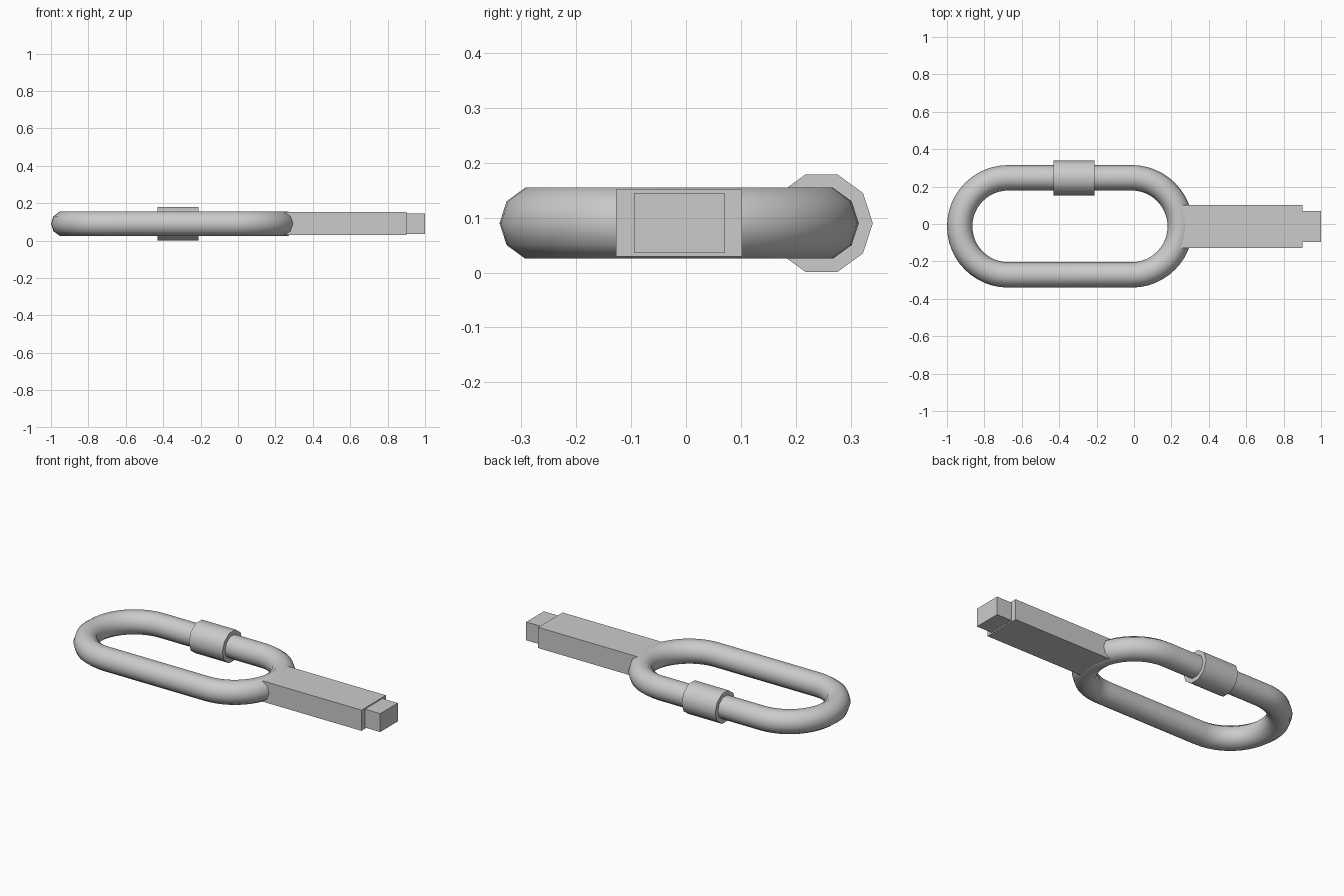
import bpy, bmesh
from math import sin, cos, pi, radians

cube = bpy.data.objects.get("Cube")
if cube:
    bpy.data.objects.remove(cube)

metal = bpy.data.materials.new("grey metal")
metal.use_nodes = True
grey = (0.6, 0.6, 0.6, 1)
metal.diffuse_color = grey
metal.node_tree.nodes["Principled BSDF"].inputs["Base Color"].default_value = grey

SIDES = 10
MID_Y, MID_Z = -0.0125, 0.09
BEND, TUBE = 0.2595, 0.068


def finish(name, bm, smooth=False):
    bmesh.ops.recalc_face_normals(bm, faces=bm.faces)
    mesh = bpy.data.meshes.new(name)
    bm.to_mesh(mesh)
    bm.free()
    mesh.materials.append(metal)
    obj = bpy.data.objects.new(name, mesh)
    bpy.context.collection.objects.link(obj)
    if smooth:
        bpy.ops.object.select_all(action="DESELECT")
        obj.select_set(True)
        bpy.context.view_layer.objects.active = obj
        bpy.ops.object.shade_smooth_by_angle(angle=radians(50))
    return obj


def sweep(name, stations, radius, closed):
    """Sweep a ten-sided section along (x, y, outward angle) stations."""
    bm = bmesh.new()
    rings = []
    for x, y, a in stations:
        ring = []
        for i in range(SIDES):
            t = 2 * pi * i / SIDES
            out = radius * cos(t)
            ring.append(bm.verts.new((x + out * cos(a), y + out * sin(a),
                                      MID_Z + radius * sin(t))))
        rings.append(ring)
    pairs = list(zip(rings, rings[1:]))
    if closed:
        pairs.append((rings[-1], rings[0]))
    for r, s in pairs:
        for i in range(SIDES):
            j = (i + 1) % SIDES
            bm.faces.new((r[i], r[j], s[j], s[i]))
    if not closed:
        bm.faces.new(rings[0])
        bm.faces.new(rings[-1])
    return finish(name, bm, True)


def box(name, low, high):
    bm = bmesh.new()
    bmesh.ops.create_cube(bm, size=1)
    for v in bm.verts:
        v.co = [h if c > 0 else l for c, l, h in zip(v.co, low, high)]
    return finish(name, bm)


# Oval link: two half-circle bends joined by straight runs
path = []
STEPS = 24
for centre_x, start in ((-0.012, -pi / 2), (-0.6725, pi / 2)):
    for k in range(STEPS + 1):
        a = start + pi * k / STEPS
        path.append((centre_x + BEND * cos(a), MID_Y + BEND * sin(a), a))
sweep("oval_link", path, TUBE, True)

# Locking sleeve around the back run
back_y = MID_Y + BEND
sweep("locking_sleeve", [(-0.43, back_y, pi / 2), (-0.21, back_y, pi / 2)],
      0.0936, False)

# Square bar and its narrower end
box("bar", (0.24, -0.128, 0.029), (0.9, 0.102, 0.152))
box("bar_tip", (0.88, -0.095, 0.036), (1.0, 0.07, 0.145))
